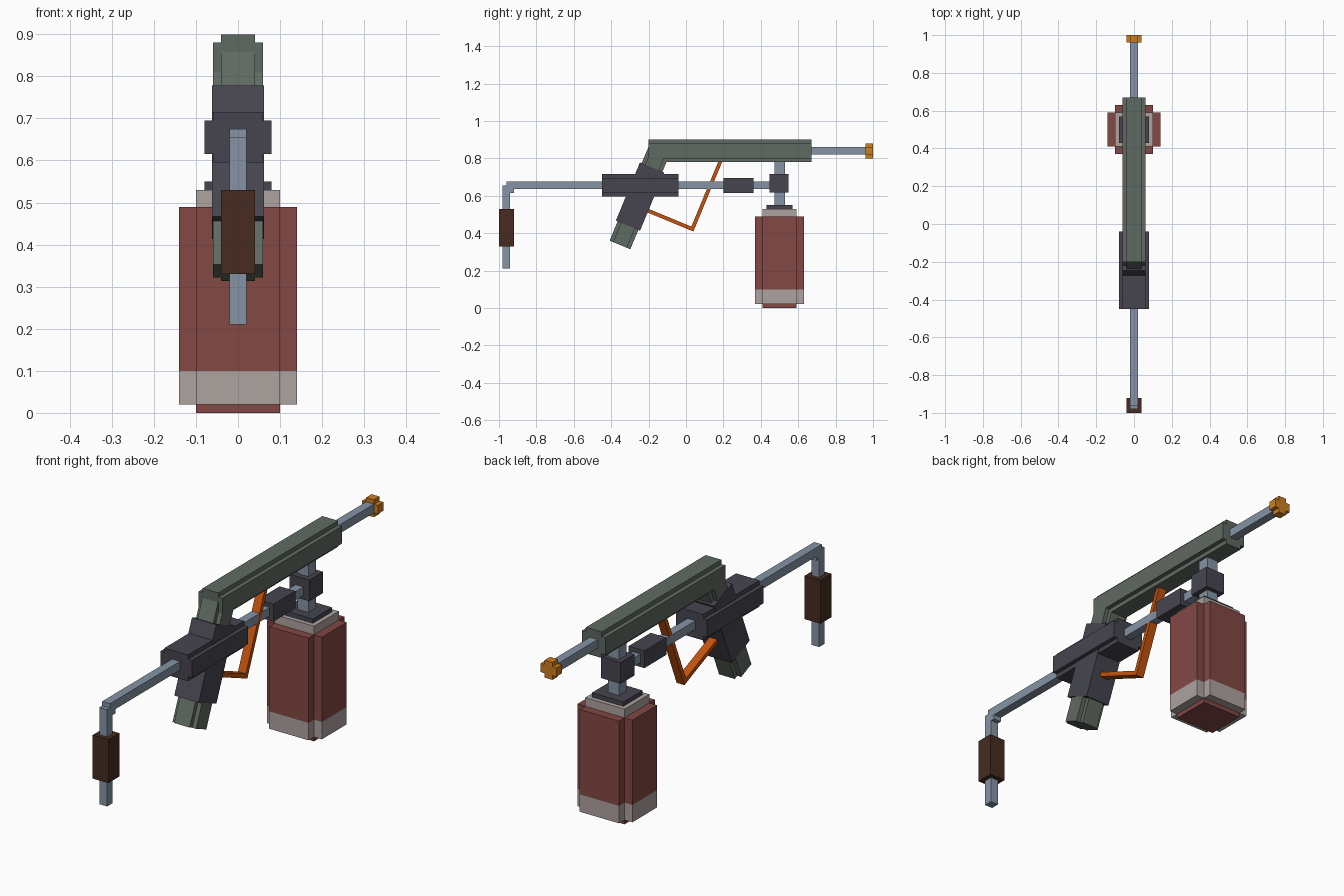
import bpy, bmesh, math
from mathutils import Vector

if "Cube" in bpy.data.objects:
    bpy.data.objects.remove(bpy.data.objects["Cube"])


def material(name, srgb):
    m = bpy.data.materials.new(name)
    m.diffuse_color = [((c / 255 + 0.055) / 1.055) ** 2.4 for c in srgb] + [1]
    m.use_nodes = True
    m.node_tree.nodes["Principled BSDF"].inputs["Base Color"].default_value = m.diffuse_color
    return m


GREEN = material("grey green", (95, 106, 97))
DARK = material("dark slate", (70, 69, 79))
STEEL = material("blue steel", (134, 148, 166))
RED = material("faded red", (130, 72, 68))
PALE = material("pale grey", (173, 163, 160))
ORANGE = material("burnt orange", (196, 84, 14))
AMBER = material("amber", (206, 126, 32))
BROWN = material("dark brown", (70, 43, 32))


def rect(a, b):
    return [(-a, -b), (a, -b), (a, b), (-a, b)]


def plus(a, b, c, d):
    """Outline of a wide (a x b) and a tall (c x d) rectangle joined, half sizes."""
    return [(-c, -d), (c, -d), (c, -b), (a, -b), (a, b), (c, b),
            (c, d), (-c, d), (-c, b), (-a, b), (-a, -b), (-c, -b)]


def prism(name, profile, start, end, mat):
    """Extrude a profile along a (y, z) line in the plane x = 0."""
    p0, p1 = Vector((0, *start)), Vector((0, *end))
    w = (p1 - p0).normalized()
    u = Vector((1, 0, 0))
    v = w.cross(u)
    bm = bmesh.new()
    low, high = [[bm.verts.new(p + u * x + v * y) for x, y in profile] for p in (p0, p1)]
    bm.faces.new(low[::-1])
    bm.faces.new(high)
    n = len(profile)
    for i in range(n):
        j = (i + 1) % n
        bm.faces.new((low[i], low[j], high[j], high[i]))
    bmesh.ops.recalc_face_normals(bm, faces=bm.faces)
    me = bpy.data.meshes.new(name)
    bm.to_mesh(me)
    bm.free()
    me.materials.append(mat)
    ob = bpy.data.objects.new(name, me)
    bpy.context.collection.objects.link(ob)
    return ob


TILT = math.radians(22.5)
S, C = math.sin(TILT), math.cos(TILT)


def along(p, t):
    """Point at distance t up the tilted axis."""
    return (p[0] + S * t, p[1] + C * t)


# Upper body, barrel and nozzle
prism("upper_body", plus(0.06, 0.04, 0.04, 0.06), (-0.20, 0.84), (0.67, 0.84), GREEN)
prism("barrel", rect(0.02, 0.02), (0.66, 0.84), (0.98, 0.84), STEEL)
prism("nozzle", plus(0.04, 0.02, 0.02, 0.04), (0.96, 0.84), (1.0, 0.84), AMBER)

# Tilted handle with its sleeve
foot = (-0.353, 0.337)
prism("tilted_handle", plus(0.06, 0.04, 0.04, 0.06), foot, along(foot, 0.54), GREEN)
prism("handle_sleeve", rect(0.062, 0.07), along(foot, 0.112), along(foot, 0.448), DARK)

# Receiver and the lower rod
prism("receiver", plus(0.08, 0.04, 0.06, 0.06), (-0.45, 0.655), (-0.04, 0.655), DARK)
prism("lower_rod", rect(0.02, 0.02), (-0.96, 0.655), (0.47, 0.655), STEEL)
prism("rod_block", rect(0.04, 0.04), (0.20, 0.655), (0.36, 0.655), DARK)

# Rear stock rod and grip
prism("stock_rod", rect(0.02, 0.02), (-0.96, 0.21), (-0.96, 0.655), STEEL)
prism("stock_elbow", rect(0.0195, 0.02), (-0.96, 0.635), (-0.92, 0.635), STEEL)
prism("stock_grip", rect(0.04, 0.04), (-0.96, 0.33), (-0.96, 0.53), BROWN)

# Bent orange guard
corner = (0.034, 0.422)
prism("guard_upright", rect(0.02, 0.01), along(corner, -0.01), along(corner, 0.41), ORANGE)
prism("guard_lower", rect(0.0195, 0.01), corner,
      (corner[0] - C * 0.275, corner[1] + S * 0.275), ORANGE)

# Feed pipe, joint and neck plate
prism("feed_pipe", rect(0.028, 0.028), (0.5, 0.54), (0.5, 0.80), STEEL)
prism("pipe_joint", rect(0.05, 0.05), (0.497, 0.617), (0.497, 0.715), DARK)
prism("neck_plate", rect(0.08, 0.07), (0.5, 0.52), (0.5, 0.55), DARK)

# Tank with pale lower band and shoulder
tank = plus(0.14, 0.09, 0.10, 0.13)
prism("tank_body", tank, (0.5, 0.10), (0.5, 0.49), RED)
prism("tank_band", tank, (0.5, 0.02), (0.5, 0.10), PALE)
prism("tank_base", rect(0.10, 0.09), (0.5, 0.0), (0.5, 0.05), RED)
prism("tank_shoulder", rect(0.10, 0.09), (0.5, 0.45), (0.5, 0.53), PALE)
